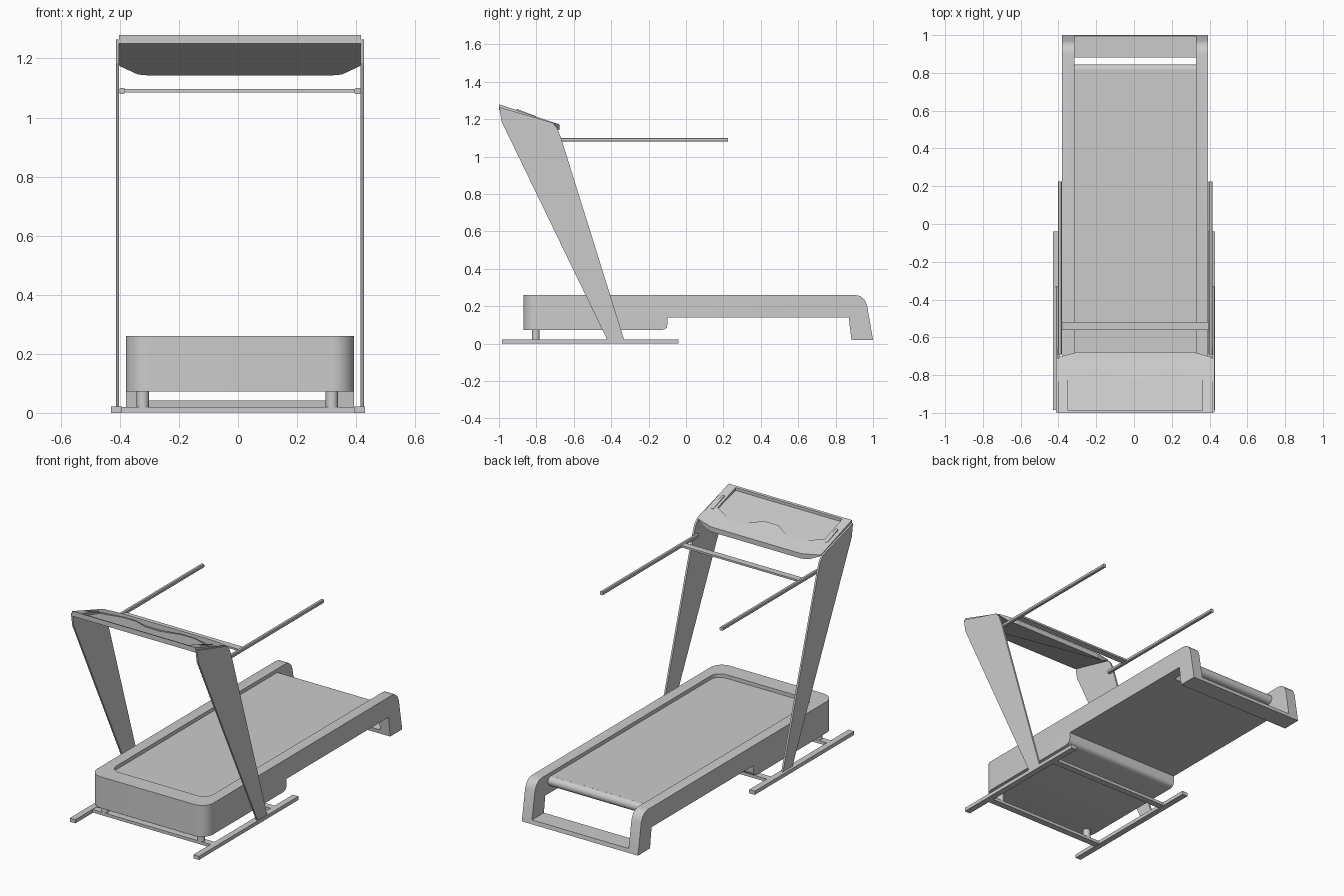
import bpy, bmesh, math
from mathutils import Vector

if "Cube" in bpy.data.objects:
    bpy.data.objects.remove(bpy.data.objects["Cube"])

grey = bpy.data.materials.new("light_grey")
grey.diffuse_color = (0.6, 0.6, 0.6, 1)
grey.use_nodes = True
grey.node_tree.nodes["Principled BSDF"].inputs["Base Color"].default_value = grey.diffuse_color
CX = 0.0065  # centre line of the body


def finish(name, bm, smooth=False):
    bmesh.ops.recalc_face_normals(bm, faces=bm.faces)
    me = bpy.data.meshes.new(name)
    bm.to_mesh(me)
    bm.free()
    me.materials.append(grey)
    ob = bpy.data.objects.new(name, me)
    bpy.context.collection.objects.link(ob)
    if smooth:
        select(ob)
        bpy.ops.object.shade_smooth_by_angle(angle=math.radians(35))
    return ob


def select(ob):
    bpy.ops.object.select_all(action='DESELECT')
    ob.select_set(True)
    bpy.context.view_layer.objects.active = ob


def prism(name, pts, a, b, axis, bevel=None, smooth=False):
    """Extrude a yz profile along x, an xz profile along y, or an xy outline along z."""
    place = {'x': lambda p, q: (a, p, q), 'y': lambda p, q: (p, a, q), 'z': lambda p, q: (p, q, a)}[axis]
    d = Vector([(b - a) if k == axis else 0 for k in 'xyz'])
    bm = bmesh.new()
    f = bm.faces.new([bm.verts.new(place(p, q)) for p, q in pts])
    r = bmesh.ops.extrude_face_region(bm, geom=[f])
    bmesh.ops.translate(bm, vec=d, verts=[v for v in r['geom'] if isinstance(v, bmesh.types.BMVert)])
    if bevel:
        pick, radius = bevel
        es = [e for e in bm.edges if pick(*e.verts)]
        bmesh.ops.bevel(bm, geom=es, offset=radius, segments=8, profile=0.5, affect='EDGES')
    return finish(name, bm, smooth)


def box(name, x, y, z, bevel=None):
    return prism(name, [(x[0], y[0]), (x[1], y[0]), (x[1], y[1]), (x[0], y[1])], z[0], z[1], 'z', bevel)


def cylinder(name, r, length, loc, axis='z', n=24):
    bm = bmesh.new()
    bmesh.ops.create_cone(bm, cap_ends=True, segments=n, radius1=r, radius2=r, depth=length)
    ob = finish(name, bm, True)
    ob.location = loc
    if axis == 'x':
        ob.rotation_euler = (0, math.pi / 2, 0)
    return ob


def cut(ob, cutter):
    m = ob.modifiers.new("cut", 'BOOLEAN')
    m.operation, m.solver, m.object = 'DIFFERENCE', 'EXACT', cutter
    select(ob)
    bpy.ops.object.modifier_apply(modifier=m.name)
    bpy.data.objects.remove(cutter)


def vertical_at(y):
    return lambda a, b: (abs(a.co.z - b.co.z) > 0.05 and abs(a.co.y - y) < 1e-4
                         and abs(b.co.y - y) < 1e-4 and abs(a.co.x - b.co.x) < 1e-4)


# Running deck with rounded front and downturned rear legs
profile = [(-0.87, 0.072), (-0.13, 0.072), (-0.113, 0.077), (-0.103, 0.087), (-0.10, 0.10), (-0.10, 0.14),
           (0.87, 0.14), (0.885, 0.018), (1.0, 0.018), (0.968, 0.205), (0.955, 0.235),
           (0.93, 0.255), (0.90, 0.26), (-0.87, 0.26)]
deck = prism("deck", profile, -0.38, 0.393, 'x', (vertical_at(-0.87), 0.075))
# Belt recess, the open rear window and the relief under the belt end
inner = (-0.315, 0.328)
cut(deck, box("recess_cutter", inner, (-0.765, 0.82), (0.238, 0.4), (vertical_at(-0.765), 0.06)))
cut(deck, box("window_cutter", inner, (0.815, 1.2), (0.042, 0.4)))
cut(deck, box("relief_cutter", inner, (0.75, 0.9), (0.042, 0.19)))
select(deck)
bpy.ops.object.shade_smooth_by_angle(angle=math.radians(35))
# Rear belt roller
cylinder("rear_roller", 0.028, 0.643, (CX, 0.817, 0.21), 'x', 32)

# Floor frame: side runners, cross bars and feet
for s, side in ((-1, "left"), (1, "right")):
    xs = sorted((s * 0.393, s * 0.43))
    box(side + "_runner", xs, (-0.985, -0.04), (0.0, 0.022))
    cylinder(side + "_foot", 0.021, 0.056, (-0.002 + s * 0.32, -0.803, 0.046))
for y, where in ((-0.80, "front"), (-0.23, "rear")):
    box(where + "_cross_bar", (-0.394, 0.394), (y - 0.02, y + 0.02), (0.002, 0.02))

# Tapered uprights and chamfered hand rails
upright = [(-0.42, 0.018), (-0.33, 0.018), (-0.668, 1.10), (-0.69, 1.155), (-0.715, 1.182),
           (-0.998, 1.264), (-0.985, 1.185)]
octagon = [(-1, -0.6), (-0.6, -1), (0.6, -1), (1, -0.6), (1, 0.6), (0.6, 1), (-0.6, 1), (-1, 0.6)]
for s, side in ((-1, "left"), (1, "right")):
    xs = sorted((CX + s * 0.409, CX + s * 0.42))
    prism(side + "_upright", upright, xs[0], xs[1], 'x')
    rail = [(CX + s * 0.399 + 0.0105 * p, 1.09 + 0.0105 * q) for p, q in octagon]
    prism(side + "_hand_rail", rail, -0.69, 0.225, 'y')
box("grip_bar", (CX - 0.4, CX + 0.4), (-0.56, -0.52), (1.085, 1.096))


# Sloping console with thinner rear corners
def top(y):
    return 1.28 - (y + 1.0) * 0.335


half = [(0.41, -1.0), (0.41, -0.72), (0.405, -0.705), (0.345, -0.688), (0.30, -0.677)]
outline = [(CX + x, y) for x, y in half] + [(CX - x, y) for x, y in reversed(half)]
console = prism("console", outline, 0, 1, 'z')
for v in console.data.vertices:
    corner = abs(v.co.x - CX) > 0.4 and v.co.y > -0.8
    v.co.z = top(v.co.y) - ((0.008 if corner else 0.03) if v.co.z < 0.5 else 0)

# Wavy display recess that deepens toward the front
half = [(0.355, -0.988), (0.355, -0.82), (0.24, -0.762), (0.15, -0.762), (0.05, -0.82)]
wave = [(CX + x, y) for x, y in half] + [(CX - x, y) for x, y in reversed(half)]
cutter = prism("display_cutter", wave, 0, 1, 'z')
for v in cutter.data.vertices:
    v.co.z = top(v.co.y) - 0.004 - 0.014 * (-0.762 - v.co.y) / 0.226 if v.co.z < 0.5 else 1.4
cut(console, cutter)

# Slim wedge keys beside the display
for s, side in ((-1, "left"), (1, "right")):
    key = [(0.371, -0.905), (0.386, -0.905), (0.386, -0.80), (0.371, -0.80)]
    ob = prism(side + "_key", [(CX + s * x, y) for x, y in key], 0, 1, 'z')
    for v in ob.data.vertices:
        lift = 0.007 if v.co.y < -0.85 else 0.002
        v.co.z = top(v.co.y) + (lift if v.co.z > 0.5 else -0.005)
